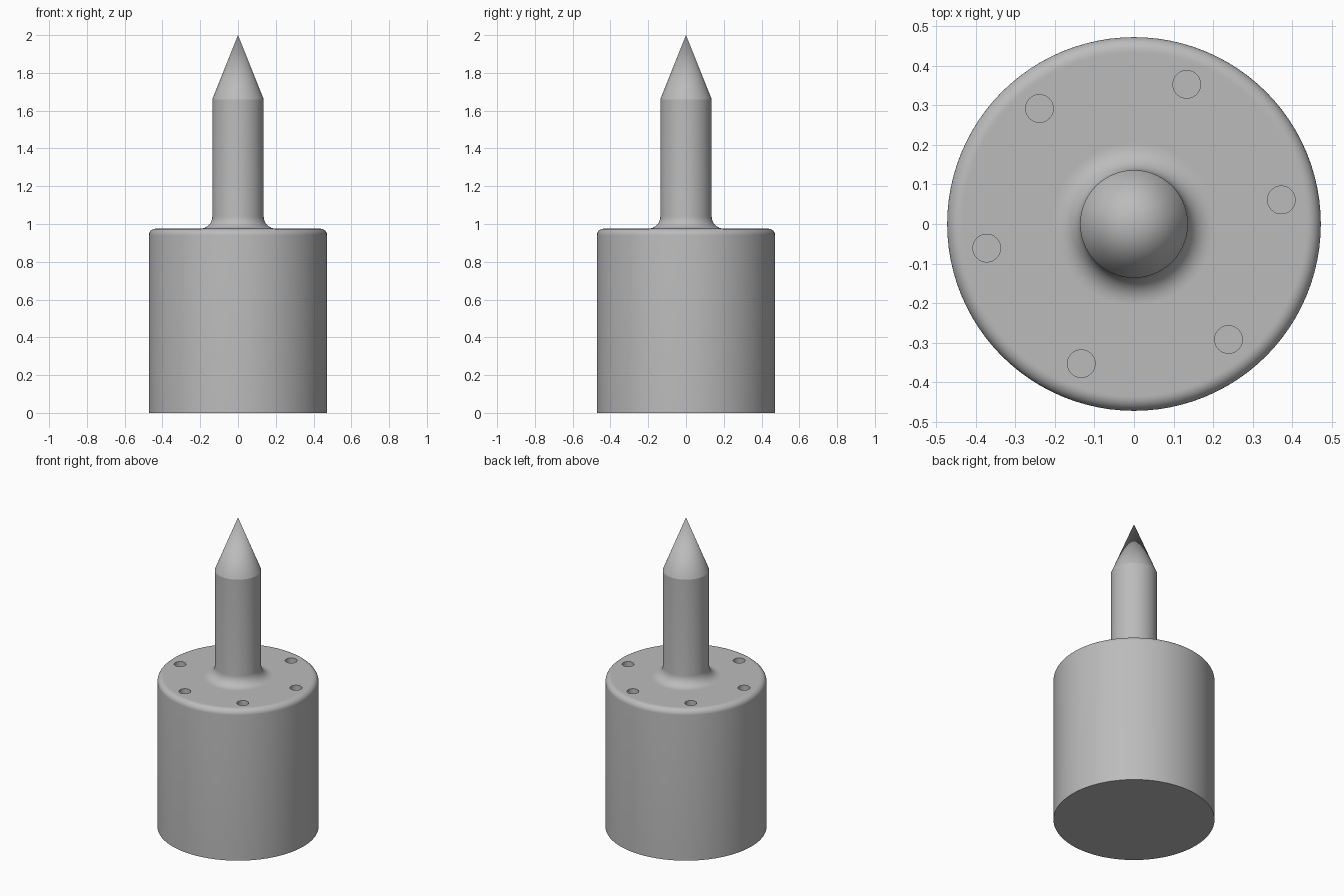
import bpy, bmesh, math
from mathutils import Matrix, Vector

cube = bpy.data.objects.get("Cube")
if cube:
    bpy.data.objects.remove(cube, do_unlink=True)

BODY_R, TOP, PIN_R, SHOULDER = 0.472, 0.975, 0.136, 1.66
EDGE, FILLET = 0.035, 0.065
SIDES = 96

grey = bpy.data.materials.new("machined_grey")
grey.use_nodes = True
grey.diffuse_color = (0.5, 0.5, 0.5, 1)
grey.node_tree.nodes["Principled BSDF"].inputs["Base Color"].default_value = (0.5, 0.5, 0.5, 1)


def add_object(name, bm):
    mesh = bpy.data.meshes.new(name)
    bmesh.ops.recalc_face_normals(bm, faces=bm.faces)
    bm.to_mesh(mesh)
    bm.free()
    mesh.materials.append(grey)
    obj = bpy.data.objects.new(name, mesh)
    bpy.context.collection.objects.link(obj)
    return obj


def arc(cx, cz, r, start, end, steps=8):
    angles = [math.radians(start + (end - start) * i / steps) for i in range(steps + 1)]
    return [(cx + r * math.cos(a), cz + r * math.sin(a)) for a in angles]


# Turned profile: base, rounded top edge, filleted root, pin and point
profile = [(0, 0), (BODY_R, 0)]
profile += arc(BODY_R - EDGE, TOP - EDGE, EDGE, 0, 90)
profile += [(BODY_R - EDGE - 0.005, TOP), (PIN_R + FILLET + 0.005, TOP)]
profile += arc(PIN_R + FILLET, TOP + FILLET, FILLET, 270, 180)
profile += [(PIN_R, SHOULDER), (0, 2)]

bm = bmesh.new()
verts = [bm.verts.new((r, 0, z)) for r, z in profile]
edges = [bm.edges.new(pair) for pair in zip(verts, verts[1:])]
bmesh.ops.spin(bm, geom=verts + edges, cent=(0, 0, 0), axis=(0, 0, 1),
               angle=math.tau, steps=SIDES, use_duplicate=False)
bmesh.ops.remove_doubles(bm, verts=bm.verts, dist=0.0001)
body = add_object("spiked_body", bm)

# Ring of six blind holes in the top face
bm = bmesh.new()
for i in range(6):
    a = math.radians(9.3 + 60 * i)
    place = Matrix.Translation(Vector((0.377 * math.cos(a), 0.377 * math.sin(a), TOP)))
    bmesh.ops.create_cone(bm, cap_ends=True, segments=32, radius1=0.035,
                          radius2=0.035, depth=0.2, matrix=place)
cutter = add_object("hole_cutter", bm)
cutter.hide_render = True

cut = body.modifiers.new("holes", 'BOOLEAN')
cut.operation = 'DIFFERENCE'
cut.solver = 'EXACT'
cut.object = cutter
bpy.ops.object.select_all(action='DESELECT')
bpy.context.view_layer.objects.active = body
body.select_set(True)
bpy.ops.object.modifier_apply(modifier="holes")
bpy.data.objects.remove(cutter, do_unlink=True)
bpy.ops.object.shade_smooth_by_angle(angle=math.radians(20))
